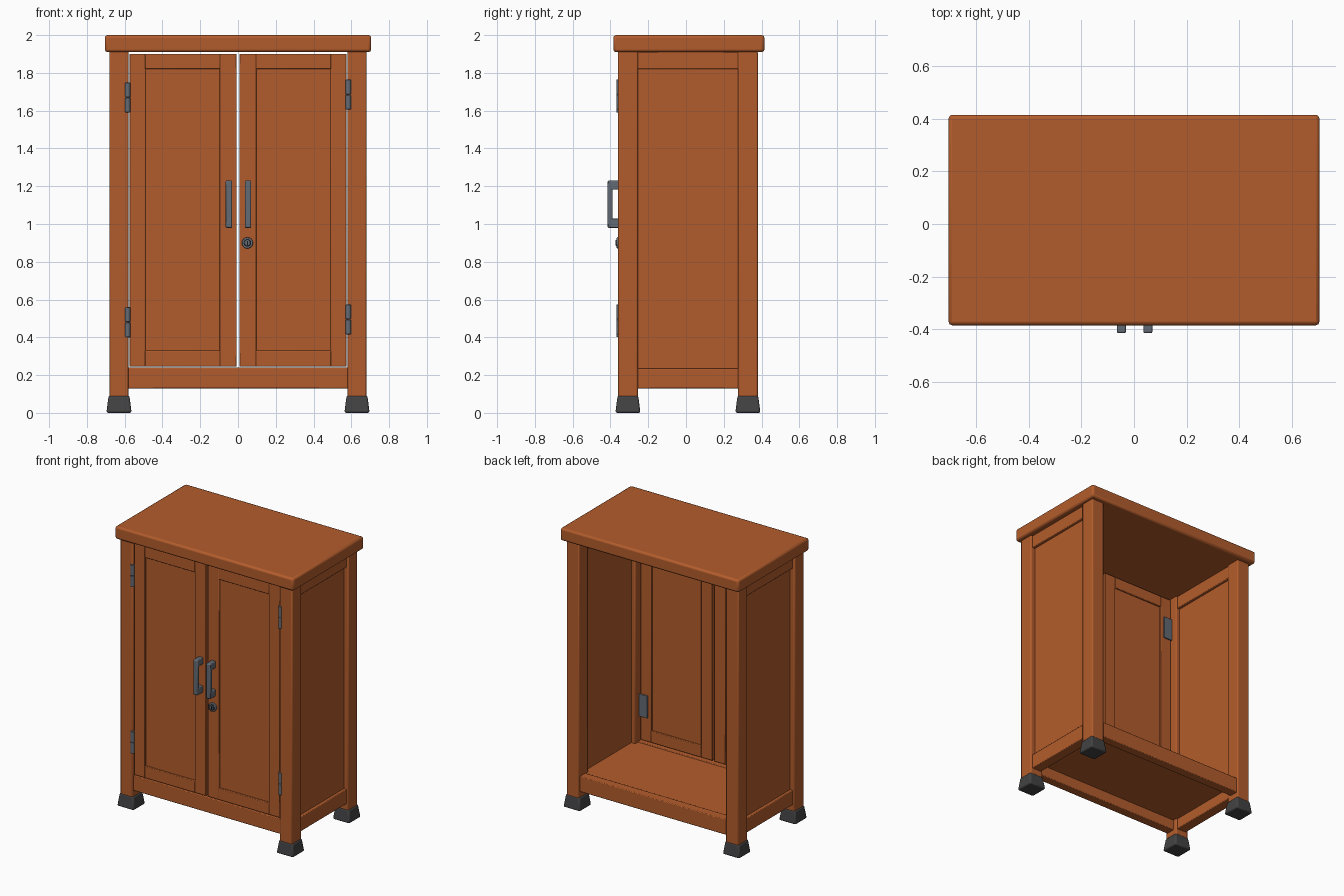
import bpy, bmesh, math
from mathutils import Matrix

if "Cube" in bpy.data.objects:
    bpy.data.objects.remove(bpy.data.objects["Cube"])


def material(name, rgb):
    m = bpy.data.materials.new(name)
    m.diffuse_color = (*rgb, 1)
    m.use_nodes = True
    m.node_tree.nodes["Principled BSDF"].inputs["Base Color"].default_value = m.diffuse_color
    return m


WOOD = material("orange wood", (0.45, 0.108, 0.025))
METAL = material("blue grey metal", (0.125, 0.145, 0.175))
RUBBER = material("dark grey rubber", (0.055, 0.055, 0.058))
DARK = material("keyhole black", (0.012, 0.012, 0.014))


def finish(name, bm, mat, bevel=0.0, segments=2):
    me = bpy.data.meshes.new(name)
    bm.to_mesh(me)
    bm.free()
    ob = bpy.data.objects.new(name, me)
    bpy.context.collection.objects.link(ob)
    me.materials.append(mat)
    if bevel:
        b = ob.modifiers.new("bevel", 'BEVEL')
        b.width, b.segments = bevel, segments
        b.limit_method = 'ANGLE'
    bpy.context.view_layer.objects.active = ob
    ob.select_set(True)
    bpy.ops.object.shade_smooth_by_angle(angle=math.radians(35))
    ob.select_set(False)
    return ob


def box(name, x, y, z, mat=WOOD, bevel=0.005, taper=1.0):
    """Box from (min, max) ranges; taper scales the top face."""
    bm = bmesh.new()
    bmesh.ops.create_cube(bm, size=1)
    for v in bm.verts:
        k = taper if v.co.z > 0 else 1.0
        v.co = (sum(x) / 2 + v.co.x * k * abs(x[1] - x[0]),
                sum(y) / 2 + v.co.y * k * abs(y[1] - y[0]),
                sum(z) / 2 + v.co.z * (z[1] - z[0]))
    return finish(name, bm, mat, bevel)


def rod(name, loc, r, depth, axis, mat=METAL, r2=None, bevel=0.0):
    bm = bmesh.new()
    rot = Matrix.Rotation(math.pi / 2, 4, 'X') if axis == 'Y' else Matrix()
    bmesh.ops.create_cone(bm, cap_ends=True, segments=24, radius1=r,
                          radius2=r if r2 is None else r2, depth=depth,
                          matrix=Matrix.Translation(loc) @ rot)
    return finish(name, bm, mat, bevel)


# Table top
box("top_board", (-0.705, 0.705), (-0.385, 0.415), (1.91, 2.0), bevel=0.014)

# Legs, feet and side walls
for s, side in ((-1, "left"), (1, "right")):
    for (y0, y1), end in (((-0.36, -0.255), "front"), ((0.275, 0.38), "back")):
        box(f"{end}_{side}_leg", (s * 0.58, s * 0.68), (y0, y1), (0.08, 1.915), bevel=0.008)
        box(f"{end}_{side}_foot", (s * 0.563, s * 0.697), (y0 - 0.014, y1 + 0.014),
            (0, 0.092), RUBBER, 0.01, taper=0.82)
    box(f"{side}_side_panel", (s * 0.61, s * 0.645), (-0.27, 0.29), (0.2, 1.85), bevel=0)
    box(f"{side}_side_top_rail", (s * 0.59, s * 0.665), (-0.26, 0.28), (1.82, 1.912))
    box(f"{side}_side_bottom_rail", (s * 0.59, s * 0.665), (-0.26, 0.28), (0.13, 0.235))

# Bottom rails and floor
box("front_bottom_rail", (-0.59, 0.59), (-0.35, -0.285), (0.13, 0.24))
box("back_bottom_rail", (-0.59, 0.59), (0.305, 0.37), (0.13, 0.24))
box("floor_board", (-0.62, 0.62), (-0.30, 0.32), (0.205, 0.235), bevel=0)

# Doors: framed panel, hinges and handle on each side
for s, side in ((-1, "left"), (1, "right")):
    yd = (-0.352, -0.307)
    box(f"{side}_door_hinge_stile", (s * 0.49, s * 0.575), yd, (0.246, 1.9), bevel=0.004)
    box(f"{side}_door_lock_stile", (s * 0.007, s * 0.097), yd, (0.246, 1.9), bevel=0.004)
    box(f"{side}_door_top_rail", (s * 0.094, s * 0.493), yd, (1.82, 1.9), bevel=0.004)
    box(f"{side}_door_bottom_rail", (s * 0.094, s * 0.493), yd, (0.246, 0.33), bevel=0.004)
    box(f"{side}_door_panel", (s * 0.08, s * 0.51), (-0.34, -0.319), (0.31, 1.84), bevel=0)

    dz = 0.0 if s < 0 else 0.015
    for zc, level in ((0.48 + dz, "lower"), (1.67 + dz, "upper")):
        for k in (-1, 1):
            rod(f"{side}_{level}_hinge_knuckle", (s * 0.584, -0.355, zc + k * 0.04),
                0.014, 0.078, 'Z', bevel=0.003)
        box(f"{side}_{level}_hinge_pin_web", (s * 0.578, s * 0.588), (-0.355, -0.30),
            (zc - 0.078, zc + 0.078), METAL, 0)
        box(f"{side}_{level}_hinge_plate", (s * 0.515, s * 0.59), (-0.309, -0.299),
            (zc - 0.08, zc + 0.08), METAL, 0.002)

    hx = (-0.065, -0.031) if s < 0 else (0.036, 0.07)
    box(f"{side}_handle_grip", hx, (-0.415, -0.389), (0.98, 1.23), METAL, 0.006)
    for z in ((0.98, 1.028), (1.182, 1.23)):
        box(f"{side}_handle_arm", hx, (-0.405, -0.345), z, METAL, 0.005)

# Lock on the right door
rod("lock_ring", (0.05, -0.356, 0.9), 0.03, 0.022, 'Y', bevel=0.004)
rod("lock_recess", (0.05, -0.3675, 0.9), 0.02, 0.003, 'Y', DARK)
rod("lock_core", (0.05, -0.367, 0.9), 0.016, 0.01, 'Y', bevel=0.002)
box("keyhole", (0.047, 0.053), (-0.3735, -0.371), (0.89, 0.91), DARK, 0)
